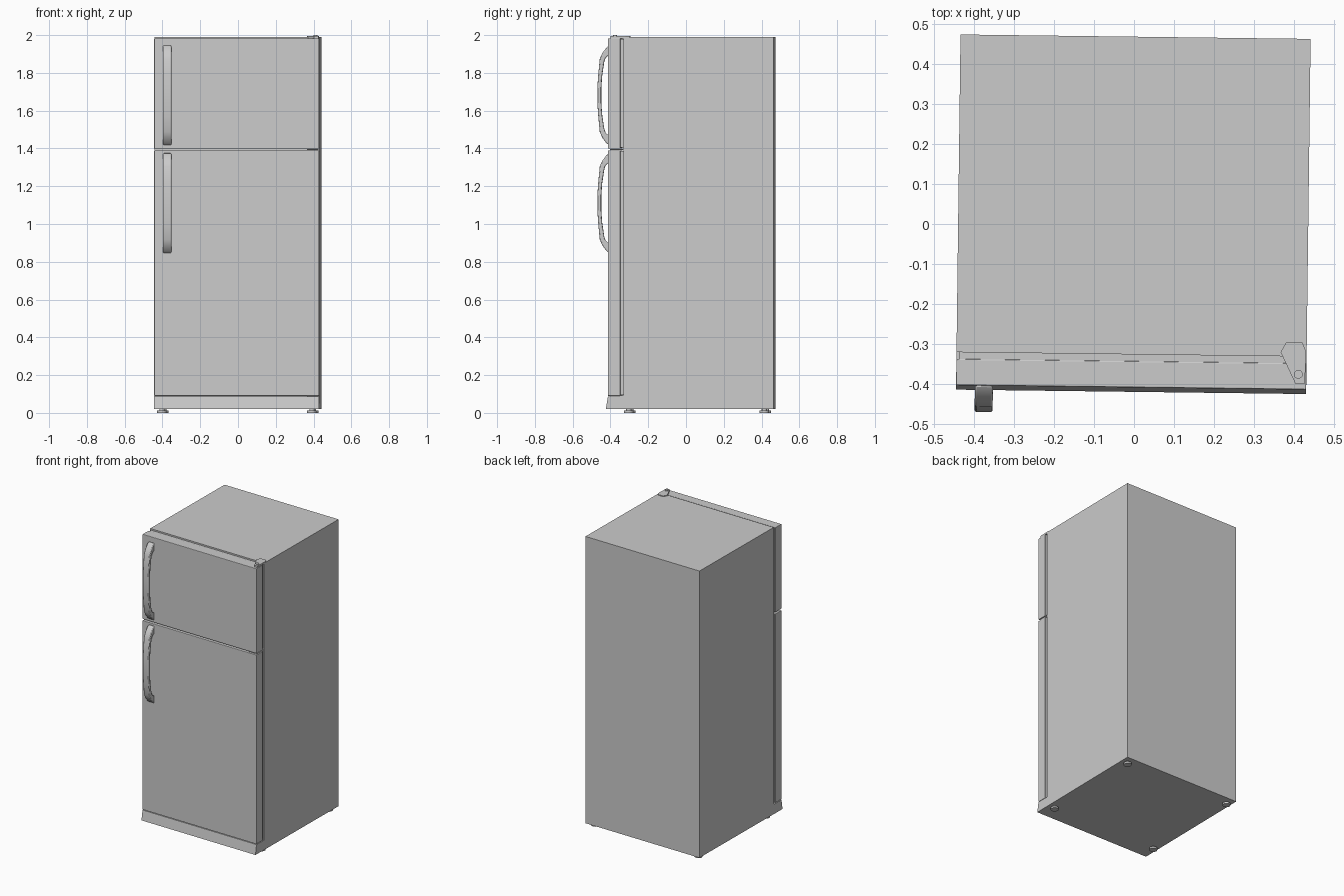
import bpy
import bmesh
import math
from mathutils import Vector

cube = bpy.data.objects.get("Cube")
if cube:
    bpy.data.objects.remove(cube, do_unlink=True)

TURN = -0.0126              # the whole appliance stands very slightly turned
LEFT, RIGHT = -0.439, 0.435
BACK, CABINET_FRONT = 0.4675, -0.3255
DOOR_BACK, DOOR_FRONT = -0.342, -0.408

grey = bpy.data.materials.new("light grey enamel")
grey.use_nodes = True
grey.diffuse_color = (0.6, 0.6, 0.6, 1)
grey.node_tree.nodes["Principled BSDF"].inputs["Base Color"].default_value = (0.6, 0.6, 0.6, 1)


def prism(name, outline, lo, hi, axis="x", bevel=0.0, smooth=False):
    """Extrude a closed outline: (y, z) points along x, or (x, y) points along z."""
    bm = bmesh.new()
    place = (lambda a, b: (lo, a, b)) if axis == "x" else (lambda a, b: (a, b, lo))
    face = bm.faces.new([bm.verts.new(place(a, b)) for a, b in outline])
    out = bmesh.ops.extrude_face_region(bm, geom=[face])
    shift = Vector((hi - lo, 0, 0)) if axis == "x" else Vector((0, 0, hi - lo))
    bmesh.ops.translate(bm, vec=shift, verts=[v for v in out["geom"] if isinstance(v, bmesh.types.BMVert)])
    bmesh.ops.recalc_face_normals(bm, faces=bm.faces)
    mesh = bpy.data.meshes.new(name)
    bm.to_mesh(mesh)
    bm.free()
    mesh.materials.append(grey)
    obj = bpy.data.objects.new(name, mesh)
    bpy.context.collection.objects.link(obj)
    obj.rotation_euler.z = TURN
    if bevel:
        mod = obj.modifiers.new("soft edges", "BEVEL")
        mod.width, mod.segments = bevel, 2
        mod.limit_method, mod.angle_limit = "ANGLE", math.radians(60)
    if smooth:
        bpy.ops.object.select_all(action="DESELECT")
        obj.select_set(True)
        bpy.context.view_layer.objects.active = obj
        bpy.ops.object.shade_smooth_by_angle(angle=math.radians(40))
    return obj


def rect(a0, a1, b0, b1):
    return [(a0, b0), (a1, b0), (a1, b1), (a0, b1)]


def disc(name, x, y, radius, lo, hi):
    ring = [(x + radius * math.cos(t * math.tau / 20), y + radius * math.sin(t * math.tau / 20))
            for t in range(20)]
    return prism(name, ring, lo, hi, "z", smooth=True)


# Cabinet and flared kick plate
prism("cabinet", rect(CABINET_FRONT, BACK, 0.02, 1.99), LEFT, RIGHT)
prism("kick_plate", [(CABINET_FRONT, 0.02), (-0.419, 0.02), (-0.408, 0.087), (CABINET_FRONT, 0.087)],
      LEFT, RIGHT)

# Doors with recessed gaskets and bowed handles
half = [(-0.408, 0.266), (-0.425, 0.254), (-0.447, 0.225), (-0.461, 0.194), (-0.469, 0.11), (-0.474, 0.04)]
inner = [(-0.453, 0.04), (-0.449, 0.1), (-0.438, 0.175), (-0.431, 0.197), (-0.421, 0.207), (-0.408, 0.214)]
for name, bottom, top, handle_z in (("fridge", 0.09, 1.389, 1.111), ("freezer", 1.399, 1.982, 1.681)):
    prism(name + "_door", rect(DOOR_FRONT, DOOR_BACK, bottom, top), LEFT, RIGHT, bevel=0.003)
    prism(name + "_gasket", rect(DOOR_BACK - 0.002, CABINET_FRONT + 0.002, bottom + 0.006, top - 0.002),
          LEFT + 0.008, RIGHT - 0.008)
    outline = half + [(y, -z) for y, z in reversed(half)]
    outline += [(y, -z) for y, z in reversed(inner)] + inner
    # The inner run goes from the lower foot up to the upper foot
    prism(name + "_handle", [(y, handle_z + z) for y, z in outline], -0.392, -0.347,
          bevel=0.005, smooth=True)

# Top hinge plate and pin
plate = [(0.37, -0.315), (0.384, -0.29), (0.424, -0.29), (0.434, -0.315), (0.431, -0.394), (0.408, -0.394)]
prism("top_hinge_plate", plate, 1.983, 1.995, "z")
disc("top_hinge_pin", 0.415, -0.37, 0.011, 1.98, 2.0)

# Thin hinge leaves in the gaps under each door
for name, z in (("middle_hinge", 1.391), ("lower_hinge", 0.0865)):
    prism(name, rect(0.37, 0.43, -0.398, CABINET_FRONT), z, z + 0.005, "z")

# Levelling feet
for side, x in (("right", -0.399), ("left", 0.395)):
    for end, y in (("front", -0.298), ("back", 0.42)):
        disc(f"{end}_{side}_foot_pad", x, y, 0.025, 0.0, 0.012)
        disc(f"{end}_{side}_foot_stem", x, y, 0.014, 0.01, 0.022)
